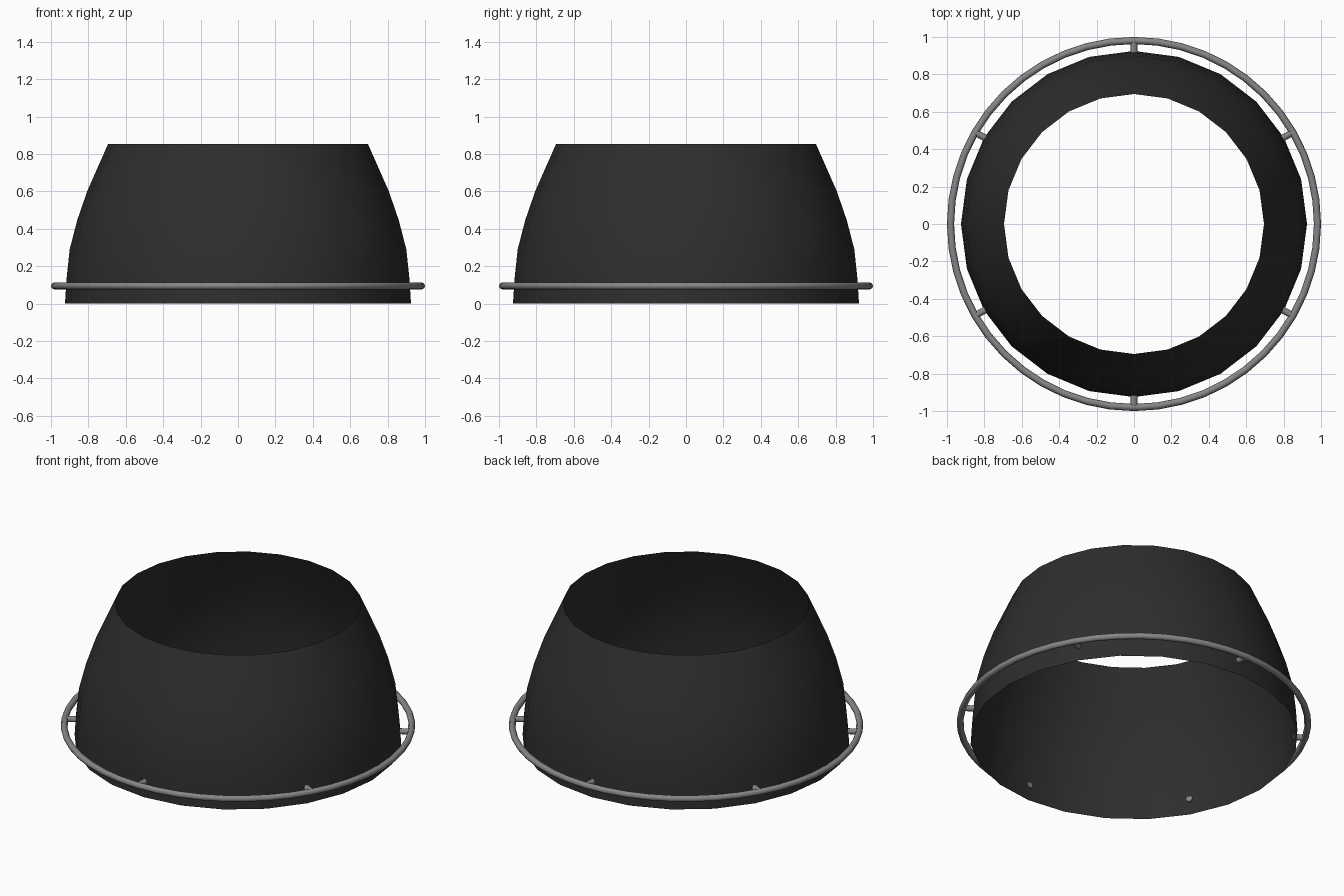
import bpy, bmesh, math
from mathutils import Vector

if "Cube" in bpy.data.objects:
    bpy.data.objects.remove(bpy.data.objects["Cube"])


def material(name, v):
    m = bpy.data.materials.new(name)
    m.diffuse_color = (v, v, v, 1)
    m.use_nodes = True
    m.node_tree.nodes["Principled BSDF"].inputs["Base Color"].default_value = m.diffuse_color
    return m


black = material("matte black", 0.027)
grey = material("metal grey", 0.24)


def lathe(name, profile, segs, mat, closed=False):
    """Revolve (radius, height) points around z."""
    bm = bmesh.new()
    rings = []
    for i in range(segs):
        a = 2 * math.pi * i / segs
        rings.append([bm.verts.new((r * math.cos(a), r * math.sin(a), z)) for r, z in profile])
    n = len(profile)
    for i in range(segs):
        p, q = rings[i], rings[(i + 1) % segs]
        for j in range(n if closed else n - 1):
            k = (j + 1) % n
            bm.faces.new((p[j], q[j], q[k], p[k]))
    for f in bm.faces:
        f.smooth = True
    me = bpy.data.meshes.new(name)
    bm.to_mesh(me)
    bm.free()
    me.materials.append(mat)
    ob = bpy.data.objects.new(name, me)
    bpy.context.collection.objects.link(ob)
    return ob


# Open thin shade shell
lathe("shade_shell", [(0.925, 0.0), (0.917, 0.13), (0.90, 0.29), (0.86, 0.445),
                      (0.806, 0.602), (0.695, 0.853)], 24, black)

# Round rail around the lower edge
R, t, zr = 0.981, 0.019, 0.095
tube = [(R + t * math.cos(2 * math.pi * k / 8), zr + t * math.sin(2 * math.pi * k / 8)) for k in range(8)]
lathe("outer_rail", tube, 48, grey, closed=True)

# Six short struts joining the rail to the shell
for k in range(6):
    a = math.radians(30 + 60 * k)
    d = Vector((math.cos(a), math.sin(a), 0))
    bpy.ops.mesh.primitive_cylinder_add(vertices=8, radius=0.018, depth=0.07,
                                        location=d * 0.945 + Vector((0, 0, zr)),
                                        rotation=(0, math.pi / 2, a))
    ob = bpy.context.object
    ob.name = f"strut_{k + 1}"
    ob.data.materials.append(grey)
    bpy.ops.object.shade_smooth_by_angle(angle=math.radians(50))
